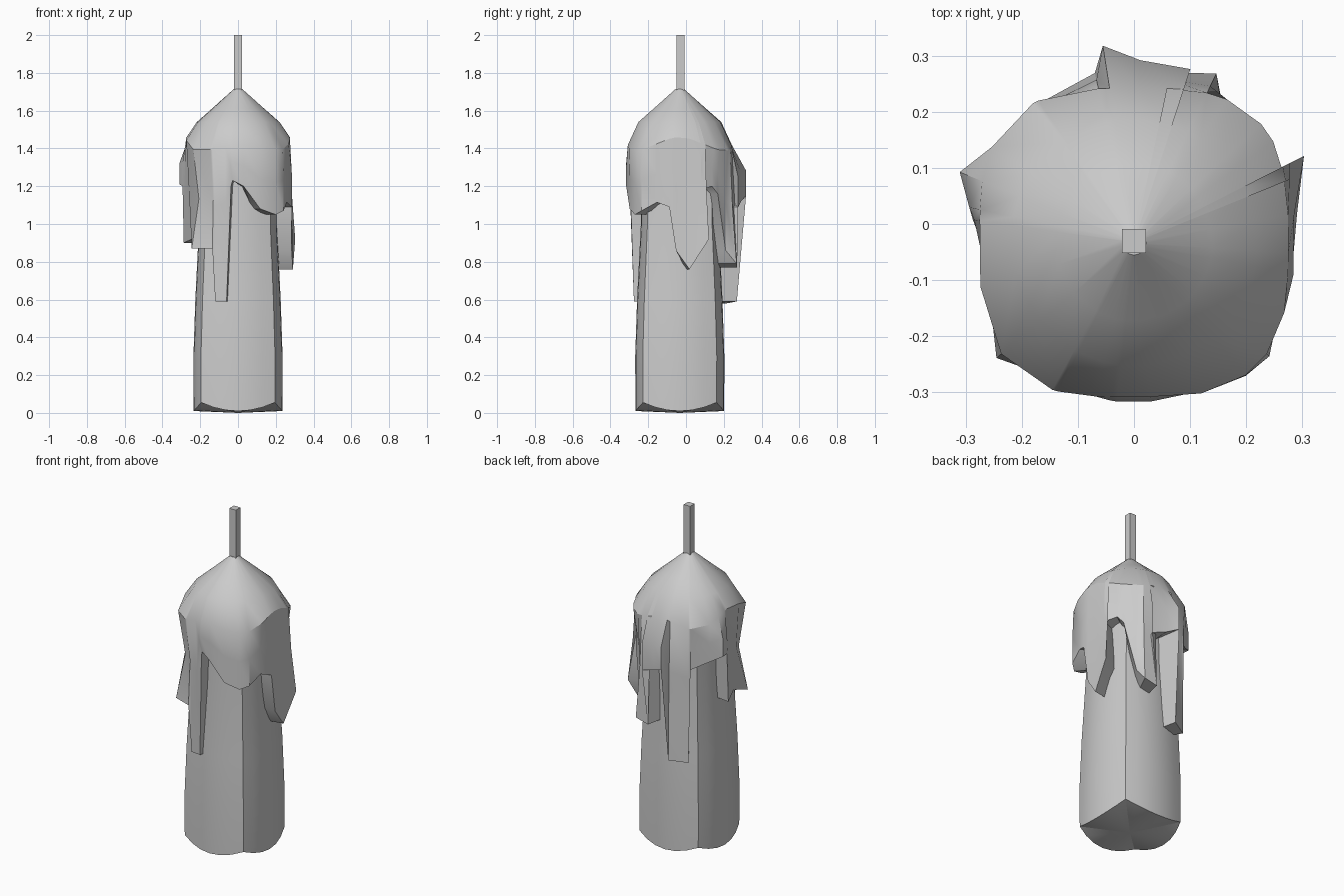
import bpy
from math import sin, cos, radians

if "Cube" in bpy.data.objects:
    bpy.data.objects.remove(bpy.data.objects["Cube"])

CY = -0.033  # candle axis offset in y


def make(name, verts, faces, angle):
    me = bpy.data.meshes.new(name)
    me.from_pydata(verts, [], faces)
    ob = bpy.data.objects.new(name, me)
    bpy.context.collection.objects.link(ob)
    bpy.ops.object.select_all(action='DESELECT')
    ob.select_set(True)
    bpy.context.view_layer.objects.active = ob
    bpy.ops.object.mode_set(mode='EDIT')
    bpy.ops.mesh.select_all(action='SELECT')
    bpy.ops.mesh.normals_make_consistent(inside=False)
    bpy.ops.object.mode_set(mode='OBJECT')
    bpy.ops.object.shade_smooth_by_angle(angle=radians(angle))
    return ob


def skin(rings):
    """Join equal closed rings with quads."""
    n = len(rings[0])
    verts = [v for r in rings for v in r]
    faces = [(k * n + i, k * n + (i + 1) % n, (k + 1) * n + (i + 1) % n, (k + 1) * n + i)
             for k in range(len(rings) - 1) for i in range(n)]
    return verts, faces


# Candle body: four bulged sides meeting at soft corners
SEG = 6
section = []
for k in range(4):
    for i in range(SEG):
        t = 2 * i / SEG - 1
        u, w = 0.83 * t, 1 - 0.17 * t * t
        c, s = (1, 0, -1, 0)[k], (0, 1, 0, -1)[k]
        section.append((w * c - u * s, w * s + u * c, t * t))
rings = [[(0.235 * x, CY + 0.235 * y, 0.01 + 0.045 * q) for x, y, q in section]]
for z, h in ((0.3, 0.236), (0.6, 0.226), (1.0, 0.206), (1.4, 0.206)):
    rings.append([(h * x, CY + h * y, z) for x, y, q in section])
verts, faces = skin(rings)
n = len(section)
verts += [(0, CY, 0), (0, CY, 1.4)]
for i in range(n):
    j = (i + 1) % n
    faces += [(j, i, len(verts) - 2), (4 * n + i, 4 * n + j, len(verts) - 1)]
make("candle_body", verts, faces, 30)

# Melted wax: lower edge as (angle, height, radius)
edge = [(-25, 1.115, .285), (-11, 1.09, .29), (-4, .86, .285), (10, .76, .295),
        (27, .92, .34), (22, 1.18, .30), (36, 1.2, .29), (43, 1.16, .295),
        (57, .86, .29), (64, .79, .335), (78, .77, .31), (72, 1.09, .325),
        (88, 1.12, .325), (99, 1.15, .355), (103, .59, .31), (124, .58, .30),
        (126, 1.14, .30), (146, 1.18, .305), (158, 1.21, .335), (168, 1.2, .30),
        (172, .9, .29), (196, .92, .255), (220, .87, .32), (241, .87, .28),
        (243, .59, .265), (256, .59, .25), (262, 1.2, .265), (264, 1.23, .27),
        (276, 1.2, .285), (294, 1.08, .29), (310, 1.05, .31), (320, 1.07, .315)]


def pt(a, r, z):
    return (r * cos(radians(a)), CY + r * sin(radians(a)), z)


rows = [[] for _ in range(7)]
for a, z, r in edge:
    corner = sin(radians(2 * a)) ** 2
    rh, zh = 0.275 + 0.035 * corner, 1.46 - 0.05 * corner - 0.04 * sin(radians(a)) ** 2
    zm = max(zh - 0.3, (zh + z) / 2)
    rm = max(r, 0.285) if z > 1 else (r + 0.285) / 2
    if 205 < a < 258:      # wax hugs the body above the front-left drips
        rm = 0.27
    for row, p in zip(rows, ((0.022, 1.715), (0.14, 1.61), (0.22, 1.54), (rh, zh),
                             (rm, zm), (r, z), (0.185, z))):
        row.append(pt(a, *p))
verts, faces = skin(rows)
faces.append(tuple(range(len(edge))))
make("melted_wax", verts, faces, 32)

# Wick
bpy.ops.mesh.primitive_cube_add(size=1, location=(0, CY + 0.003, 1.84))
wick = bpy.context.object
wick.name = "wick"
wick.scale = (0.043, 0.043, 0.32)
